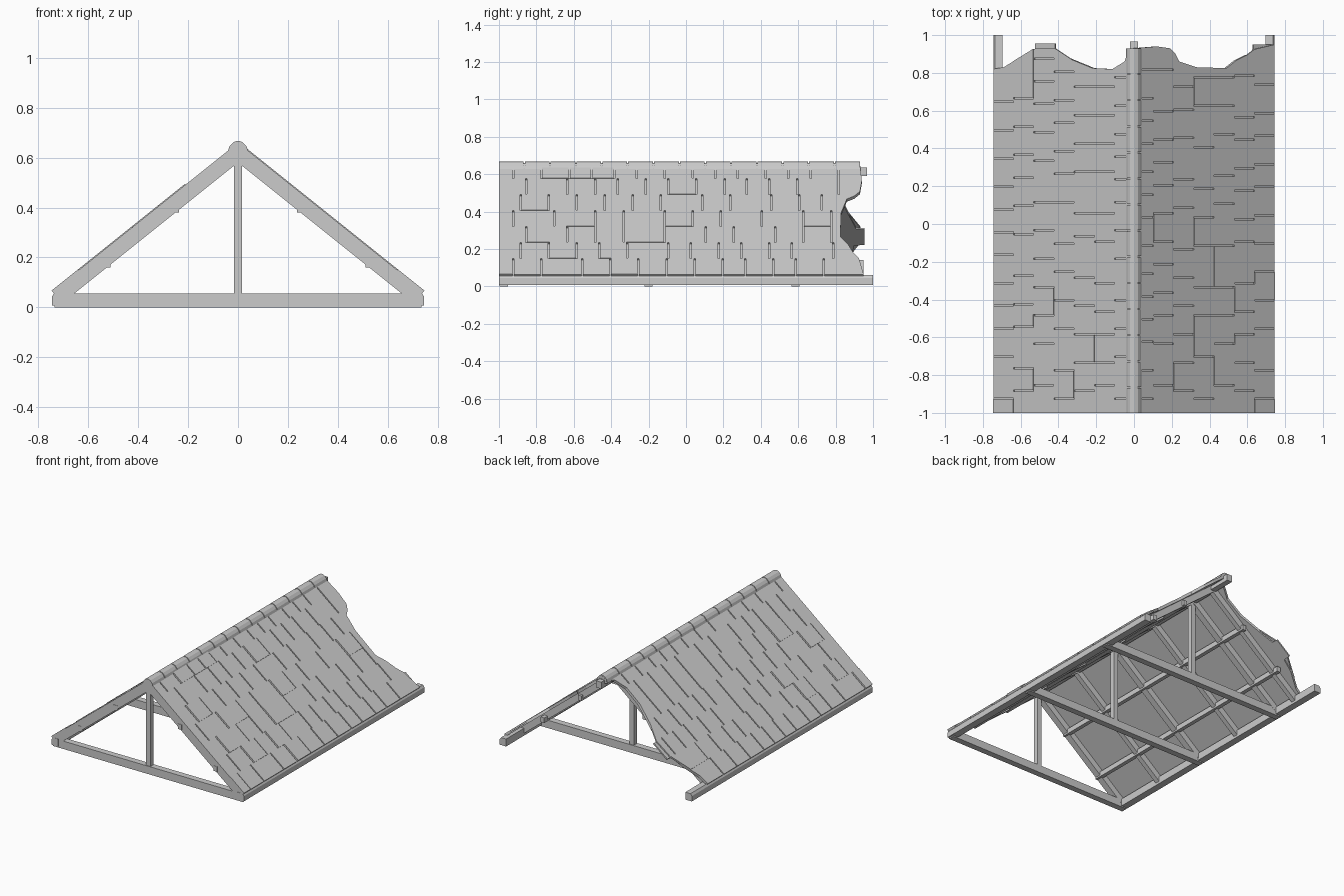
import bpy, bmesh, random
from mathutils import Vector

if "Cube" in bpy.data.objects:
    bpy.data.objects.remove(bpy.data.objects["Cube"])

random.seed(7)
APEX, SLOPE = 0.66, 0.8           # outer roof line: z = APEX - SLOPE * |x|
NX, NZ = 0.625, 0.781             # outward normal of the right slope


def make_object(name, bm):
    bmesh.ops.recalc_face_normals(bm, faces=bm.faces)
    me = bpy.data.meshes.new(name)
    bm.to_mesh(me)
    bm.free()
    ob = bpy.data.objects.new(name, me)
    bpy.context.collection.objects.link(ob)
    return ob


def prism(bm, ring_a, ring_b):
    """Solid between two matching outlines."""
    a = [bm.verts.new(p) for p in ring_a]
    b = [bm.verts.new(p) for p in ring_b]
    bm.faces.new(a)
    bm.faces.new(b[::-1])
    for i in range(len(a)):
        j = (i + 1) % len(a)
        bm.faces.new((a[i], b[i], b[j], a[j]))


def along_y(bm, profile, y0, y1):
    prism(bm, [(x, y0, z) for x, z in profile], [(x, y1, z) for x, z in profile])


def box(bm, x0, x1, y0, y1, z0, z1):
    along_y(bm, [(x0, z0), (x1, z0), (x1, z1), (x0, z1)], y0, y1)


def on_slope(x, y, depth, side):
    return Vector((side * (x - NX * depth), y, APEX - SLOPE * x - NZ * depth))


def slab(bm, outline, d0, d1, side):
    prism(bm, [on_slope(x, y, d0, side) for x, y in outline],
          [on_slope(x, y, d1, side) for x, y in outline])


# broken back edge of each slope: (distance from ridge, y)
EDGES = {
    1: [(0, .93), (.12, .94), (.19, .93), (.22, .90), (.24, .86), (.33, .83), (.49, .825),
        (.54, .865), (.60, .895), (.637, .90), (.639, .95), (.75, .95)],
    -1: [(0, .93), (.03, .92), (.05, .86), (.115, .82), (.22, .825), (.33, .87), (.423, .91),
         (.425, .955), (.53, .955), (.532, .90), (.60, .885), (.69, .83), (.75, .82)],
}


def edge_y(side, x):
    pts = EDGES[side]
    for (xa, ya), (xb, yb) in zip(pts, pts[1:]):
        if x <= xb:
            return ya + (yb - ya) * (x - xa) / (xb - xa)
    return pts[-1][1]


def ragged(side, x0, x1, y0):
    """Outline from y0 to the broken edge."""
    xs = [x0] + [x for x, _ in EDGES[side] if x0 + .001 < x < x1 - .001] + [x1]
    return [(x1, y0), (x0, y0)] + [(x, edge_y(side, x)) for x in xs]


courses = [0.02] + [0.745 - 0.107 * k for k in range(6, -1, -1)]

for side, label in ((1, "right"), (-1, "left")):
    # boarding under the shingles
    bm = bmesh.new()
    slab(bm, ragged(side, 0.01, 0.745, -1), 0.009, 0.019, side)
    make_object(label + "_roof_boarding", bm)

    # shingles with narrow gaps, a few slightly raised
    bm = bmesh.new()
    gap = 0.008
    for row, (x0, x1) in enumerate(zip(courses, courses[1:])):
        y = -1.0
        end = min(edge_y(side, x0 + (x1 - x0) * t / 8) for t in range(9))
        width = (0.08, 0.15, 0.12)[row % 3]
        while True:
            lift = -0.004 if random.random() < 0.1 else 0.0
            y1 = y + width - gap
            if y1 > end - 0.05:
                slab(bm, ragged(side, x0, x1, y), lift, 0.0095, side)
                break
            slab(bm, [(x0, y), (x1, y), (x1, y1), (x0, y1)], lift, 0.0095, side)
            y += width
            width = random.choice((0.15, 0.15, 0.15, 0.22, 0.12))
    make_object(label + "_shingles", bm)

    # rafters
    bm = bmesh.new()
    for yc in (-0.975, -0.59, -0.2, 0.2, 0.585, 0.785):
        h = 0.0225 if yc in (-0.975, -0.2, 0.585) else 0.017
        slab(bm, [(0.015, yc - h), (0.74, yc - h), (0.74, yc + h), (0.015, yc + h)],
             0.018, 0.062, side)
    make_object(label + "_rafters", bm)

    # purlins
    bm = bmesh.new()
    for xc, zc, y1 in ((0.25, 0.398, 0.82), (0.525, 0.178, 0.84)):
        box(bm, side * (xc - .014), side * (xc + .014), -1, y1, zc - .018, zc + .018)
    make_object(label + "_purlins", bm)

    # eave beam with sloping top
    bm = bmesh.new()
    along_y(bm, [(side * .695, .008), (side * .745, .008), (side * .745, .045),
                 (side * .735, .06), (side * .695, .06)], -1, 1)
    make_object(label + "_eave_beam", bm)

# ridge beam
bm = bmesh.new()
box(bm, -0.02, 0.02, -1, 0.967, 0.59, 0.637)
make_object("ridge_beam", bm)

# rounded ridge caps
bm = bmesh.new()
half = [(0.042, 0.622), (0.034, 0.645), (0.02, 0.661), (0.006, 0.667)]
cap = half + [(-x, z) for x, z in half[::-1]]
count, step = 14, 1.935 / 14
for i in range(count):
    along_y(bm, cap, -1 + i * step, -1 + (i + 1) * step - 0.006)
along_y(bm, [(x * 0.9, z - 0.006) for x, z in cap], -0.999, 0.93)
make_object("ridge_caps", bm)

# tie beams and king posts of the three trusses
ties, posts = bmesh.new(), bmesh.new()
for yc in (-0.975, -0.2, 0.585):
    box(ties, -0.735, 0.735, yc - 0.022, yc + 0.022, 0, 0.055)
    box(posts, -0.017, 0.017, yc - 0.017, yc + 0.017, 0.054, 0.592)
make_object("tie_beams", ties)
make_object("king_posts", posts)
